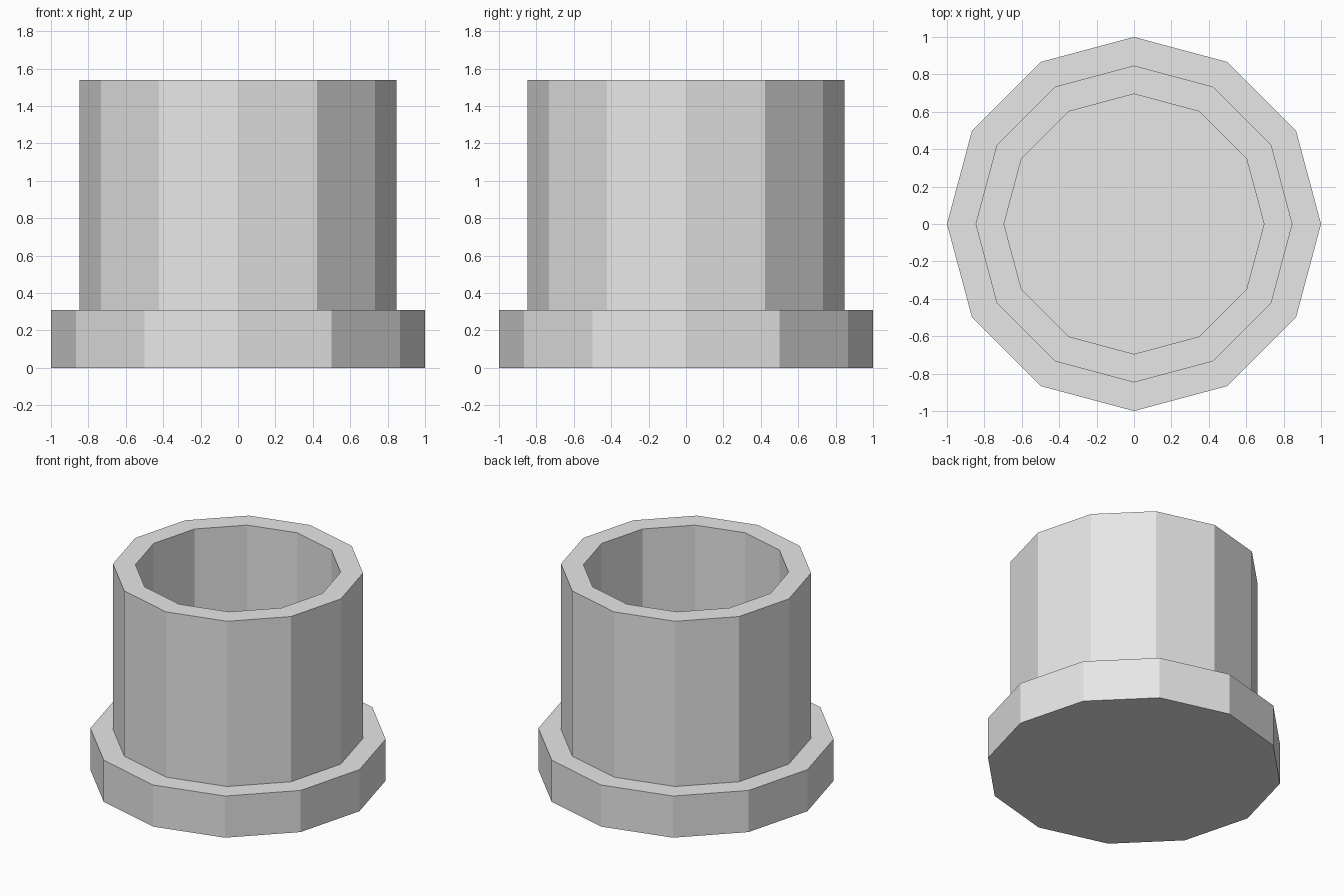
import bpy
import bmesh
from math import cos, sin, tau

cube = bpy.data.objects.get("Cube")
if cube:
    bpy.data.objects.remove(cube, do_unlink=True)

SIDES = 12
COLOUR = (0.8, 0.8, 0.8, 1.0)

grey = bpy.data.materials.new("plain_grey")
grey.use_nodes = True
grey.diffuse_color = COLOUR
grey.node_tree.nodes["Principled BSDF"].inputs["Base Color"].default_value = COLOUR


def lathe(name, profile):
    """Turn a (radius, height) profile into a closed faceted solid."""
    bm = bmesh.new()
    rings = [[bm.verts.new((r * cos(tau * i / SIDES), r * sin(tau * i / SIDES), z))
              for i in range(SIDES)] for r, z in profile]
    for low, high in zip(rings, rings[1:]):
        for i in range(SIDES):
            j = (i + 1) % SIDES
            bm.faces.new((low[i], low[j], high[j], high[i]))
    bm.faces.new(rings[0][::-1])
    bm.faces.new(rings[-1])
    bmesh.ops.recalc_face_normals(bm, faces=bm.faces)
    mesh = bpy.data.meshes.new(name)
    bm.to_mesh(mesh)
    bm.free()
    mesh.materials.append(grey)
    obj = bpy.data.objects.new(name, mesh)
    bpy.context.collection.objects.link(obj)
    return obj


# Wide flange, upright wall, rim and hollow interior down to the floor
BASE_TOP, RIM = 0.31, 1.54
lathe("flanged_cup", [
    (1.0, 0.0), (1.0, BASE_TOP),
    (0.847, BASE_TOP), (0.847, RIM),
    (0.695, RIM), (0.695, BASE_TOP),
])
